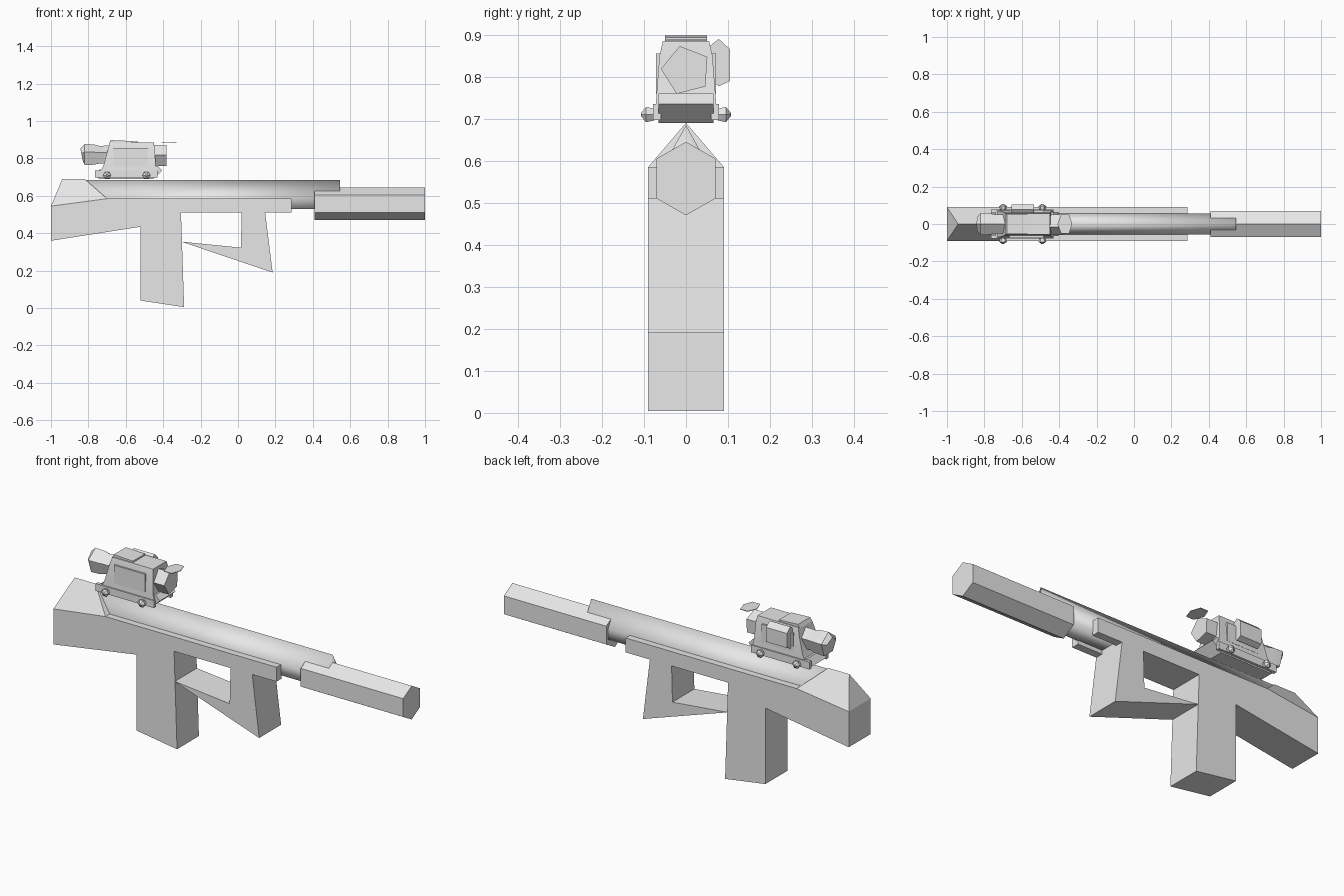
import bpy, bmesh, math

if "Cube" in bpy.data.objects:
    bpy.data.objects.remove(bpy.data.objects["Cube"])

grey = bpy.data.materials.new("plain grey")
grey.diffuse_color = (0.8, 0.8, 0.8, 1)
grey.use_nodes = True
grey.node_tree.nodes["Principled BSDF"].inputs["Base Color"].default_value = grey.diffuse_color


def make(name, verts, faces, smooth=None):
    me = bpy.data.meshes.new(name)
    me.from_pydata(verts, [], faces)
    bm = bmesh.new()
    bm.from_mesh(me)
    bmesh.ops.recalc_face_normals(bm, faces=bm.faces)
    bm.to_mesh(me)
    bm.free()
    me.materials.append(grey)
    ob = bpy.data.objects.new(name, me)
    bpy.context.collection.objects.link(ob)
    if smooth:
        bpy.ops.object.select_all(action='DESELECT')
        ob.select_set(True)
        bpy.context.view_layer.objects.active = ob
        bpy.ops.object.shade_smooth_by_angle(angle=math.radians(smooth))
    return ob


def loft(name, rings, smooth=None):
    """Skin a list of equal-length rings and cap both ends."""
    n = len(rings[0])
    verts = [p for r in rings for p in r]
    faces = [tuple(range(n)), tuple(range(len(verts) - n, len(verts)))]
    for k in range(len(rings) - 1):
        for i in range(n):
            j = (i + 1) % n
            faces.append((k*n + i, k*n + j, k*n + n + j, k*n + n + i))
    return make(name, verts, faces, smooth)


def side_prism(name, pts, y0, y1, smooth=None):
    return loft(name, [[(x, y, z) for x, z in pts] for y in (y0, y1)], smooth)


def long_prism(name, pts, x0, x1, smooth=None):
    return loft(name, [[(x, y, z) for y, z in pts] for x in (x0, x1)], smooth)


def box(name, x0, x1, y0, y1, z0, z1):
    return side_prism(name, [(x0, z0), (x1, z0), (x1, z1), (x0, z1)], y0, y1)


def ring(x, r, z, n, turn, lean=0):
    out = []
    for i in range(n):
        a = turn + 2 * math.pi * i / n
        out.append((x + lean * math.sin(a), r * math.cos(a), z + r * math.sin(a)))
    return out


W = 0.09
# Stock, grip and foregrip: full-width slabs
side_prism("stock_and_grip", [(-1, .36), (-.52, .435), (-.52, .04), (-.288, .005),
           (-.305, .51), (.03, .51), (.03, .58), (-.7, .585), (-1, .545)], -W, W)
side_prism("foregrip", [(.02, .51), (.015, .323), (-.303, .355), (.185, .19),
           (.145, .51), (.14, .58), (.02, .58)], -W, W)

# Ridged cheek piece over the stock
make("stock_ridge",
     [(-1, -W, .545), (-1, W, .545), (-.94, 0, .69), (-.82, 0, .69),
      (-.7, -W, .585), (-.7, W, .585)],
     [(0, 1, 2), (0, 2, 3, 4), (1, 5, 3, 2), (4, 3, 5), (0, 4, 5, 1)])

# Receiver with a steep roof
long_prism("receiver", [(0, .685), (.055, .585), (.055, .53), (-.055, .53),
           (-.055, .585)], -.82, .545, 130)

# Side rails
for s, side in ((-1, "front"), (1, "back")):
    side_prism(side + "_side_rail", [(-.7, .585), (-.6, .55), (-.31, .51),
               (.285, .51), (.285, .585)], s * .05, s * W)

# Six-sided barrel
long_prism("barrel", [(0, .645), (.07, .605), (.07, .51), (0, .47),
           (-.07, .51), (-.07, .605)], .41, 1.0)

# Scope mount with wedge front
side_prism("scope_mount", [(-.765, .705), (-.74, .69), (-.455, .69), (-.405, .735),
           (-.43, .76), (-.74, .74)], -.065, .065)
for s, side in ((-1, "front"), (1, "back")):
    box(side + "_mount_rail", -.765, -.43, s * .06, s * .078, .697, .735)
    # Mount screws with pointed heads
    for x in (-.70, -.49):
        lengths = [(.075, .016), (.095, .021), (.107, .004)]
        loft(side + "_mount_screw",
             [[(x + r * math.cos(i * math.pi / 3), s * y, .71 + r * math.sin(i * math.pi / 3))
               for i in range(6)] for y, r in lengths])

# Scope housing, narrowing upwards
sections = [(.73, -.735, -.43, .072), (.76, -.72, -.44, .07),
            (.85, -.695, -.445, .063), (.885, -.685, -.45, .055)]
loft("scope_housing", [[(a, -y, z), (b, -y, z), (b, y, z), (a, y, z)]
                       for z, a, b, y in sections], 35)
side_prism("housing_cap", [(-.69, .88), (-.57, .88), (-.57, .893), (-.68, .898)], -.05, .05)
for s, side in ((-1, "front"), (1, "back")):
    box(side + "_housing_panel", -.665, -.485, s * .05, s * .071, .76, .855)

# Five-sided scope tube: flared eyepiece and objective
t = math.pi / 2
loft("eyepiece", [ring(-.835, .04, .815, 5, t, -.008), ring(-.82, .062, .815, 5, t),
                  ring(-.77, .06, .815, 5, t), ring(-.74, .052, .815, 5, t),
                  ring(-.67, .055, .815, 5, t)], 40)
loft("objective", [ring(-.46, .06, .815, 5, t + .25), ring(-.383, .06, .815, 5, t + .25)])

# Side turret
long_prism("side_turret", [(.078, .89), (.105, .865), (.105, .79), (.078, .777),
           (.05, .80), (.05, .868)], -.655, -.535)

# Thin open lens cover above the objective
cover = [(-.41, 0), (-.39, .05), (-.347, .05), (-.33, 0), (-.347, -.05), (-.39, -.05)]
loft("lens_cover", [[(x, y, z) for x, y in cover] for z in (.886, .889)])
